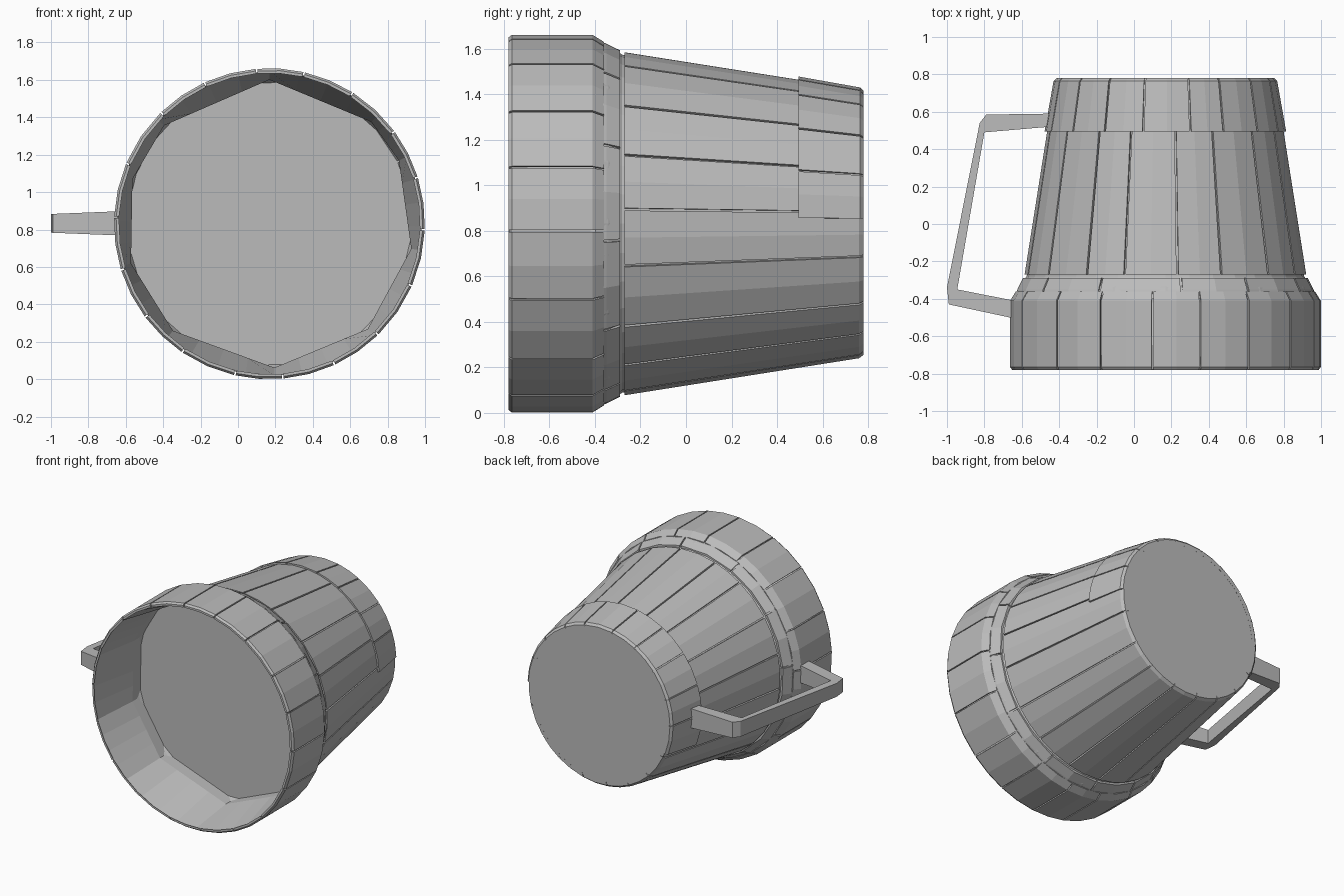
import bpy, bmesh, math, random

cube = bpy.data.objects.get("Cube")
if cube:
    bpy.data.objects.remove(cube, do_unlink=True)

random.seed(4)
CX, CZ = 0.168, 0.831      # axis of the tankard, running along y

grey = bpy.data.materials.new("plain_grey")
grey.use_nodes = True
colour = (0.5, 0.5, 0.5, 1)
grey.diffuse_color = colour
grey.node_tree.nodes["Principled BSDF"].inputs["Base Color"].default_value = colour


def point(angle, r, y):
    """Angle in degrees from the top towards +x."""
    a = math.radians(angle)
    return (CX + r * math.sin(a), y, CZ + r * math.cos(a))


def finish(name, bm, recalc=True):
    if recalc:
        bmesh.ops.recalc_face_normals(bm, faces=bm.faces)
    mesh = bpy.data.meshes.new(name)
    bm.to_mesh(mesh)
    bm.free()
    mesh.materials.append(grey)
    obj = bpy.data.objects.new(name, mesh)
    bpy.context.collection.objects.link(obj)
    return obj


def loft(bm, rings):
    """Join successive closed vertex rings with quads."""
    for low, high in zip(rings, rings[1:]):
        n = len(low)
        for i in range(n):
            j = (i + 1) % n
            bm.faces.new((low[i], low[j], high[j], high[i]))


def staves(name, profile, count, start=0, sweep=360, thick=0.025, gap=0.4, jitter=2):
    """Ring of separate planks, each of two facets, along a (y, radius) profile."""
    bm = bmesh.new()
    step = sweep / count
    seams = [start + i * step + random.uniform(-jitter, jitter) for i in range(count)]
    seams.append(seams[0] + sweep)
    section = profile + [(y, r - thick) for y, r in reversed(profile)]
    for a, b in zip(seams, seams[1:]):
        slices = [[bm.verts.new(point(t, r, y)) for y, r in section]
                  for t in (a + gap, (a + b) / 2, b - gap)]
        loft(bm, slices)
        bm.faces.new(slices[0])
        bm.faces.new(slices[-1])
    return finish(name, bm)


# Core under the planks, with the flat base at the back
bm = bmesh.new()
core = [(-0.40, 0.81), (-0.34, 0.785), (-0.28, 0.742), (0.765, 0.58), (0.778, 0.572)]
rings = [[bm.verts.new(point(10 * i, r, y)) for i in range(36)] for y, r in core]
loft(bm, rings)
bm.faces.new(rings[-1])
finish("core", bm)

# Outer planks
staves("rim_planks", [(-0.78, 0.82), (-0.765, 0.831), (-0.41, 0.831), (-0.36, 0.80)],
       18, start=14, thick=0.015, gap=0.3)
staves("collar", [(-0.40, 0.812), (-0.35, 0.795), (-0.29, 0.765)], 12, start=5)
staves("body_planks", [(-0.27, 0.755), (0.76, 0.592), (0.78, 0.577)], 18, start=5)
staves("base_band", [(0.495, 0.646), (0.765, 0.598), (0.78, 0.582)],
       10, start=-110, sweep=200)

# Lining that narrows from the round mouth to an irregular polygon, and the floor
bm = bmesh.new()
corners = [0, 45, 64, 100, 137, 178, 222, 254, 288, 313, 360]
STEPS = 4
mouth, lip = [], []
for a, b in zip(corners, corners[1:]):
    half = (b - a) / 2
    for k in range(STEPS):
        t = a + (b - a) * k / STEPS
        r = 0.77 * math.cos(math.radians(half)) / math.cos(math.radians(t - a - half))
        mouth.append(point(t, 0.815, -0.778))
        lip.append(point(t, r, -0.42))
rings = [[bm.verts.new(p) for p in mouth], [bm.verts.new(p) for p in lip],
         [bm.verts.new((x, -0.33, z)) for x, y, z in lip]]
loft(bm, rings)
floor = bm.faces.new(rings[-1])
bm.normal_update()
if floor.normal.y > 0:
    bmesh.ops.reverse_faces(bm, faces=bm.faces[:])
finish("lining", bm, recalc=False)

# Angular handle, a flat outline given thickness along z
bm = bmesh.new()
outline = [(-0.45, 0.59), (-0.79, 0.585), (-0.825, 0.54), (-1.0, -0.34),
           (-0.99, -0.43), (-0.64, -0.505), (-0.64, -0.41), (-0.945, -0.35),
           (-0.80, 0.49), (-0.45, 0.52)]
rings = []
for side in (-1, 1):
    # slightly thicker where it meets the body
    rings.append([bm.verts.new((x, y, 0.833 + side * (0.05 + 0.04 * (x + 1))))
                  for x, y in outline])
loft(bm, rings)
bm.faces.new(rings[0])
bm.faces.new(rings[1])
bmesh.ops.triangulate(bm, faces=[f for f in bm.faces if len(f.verts) > 4])
finish("handle", bm)
